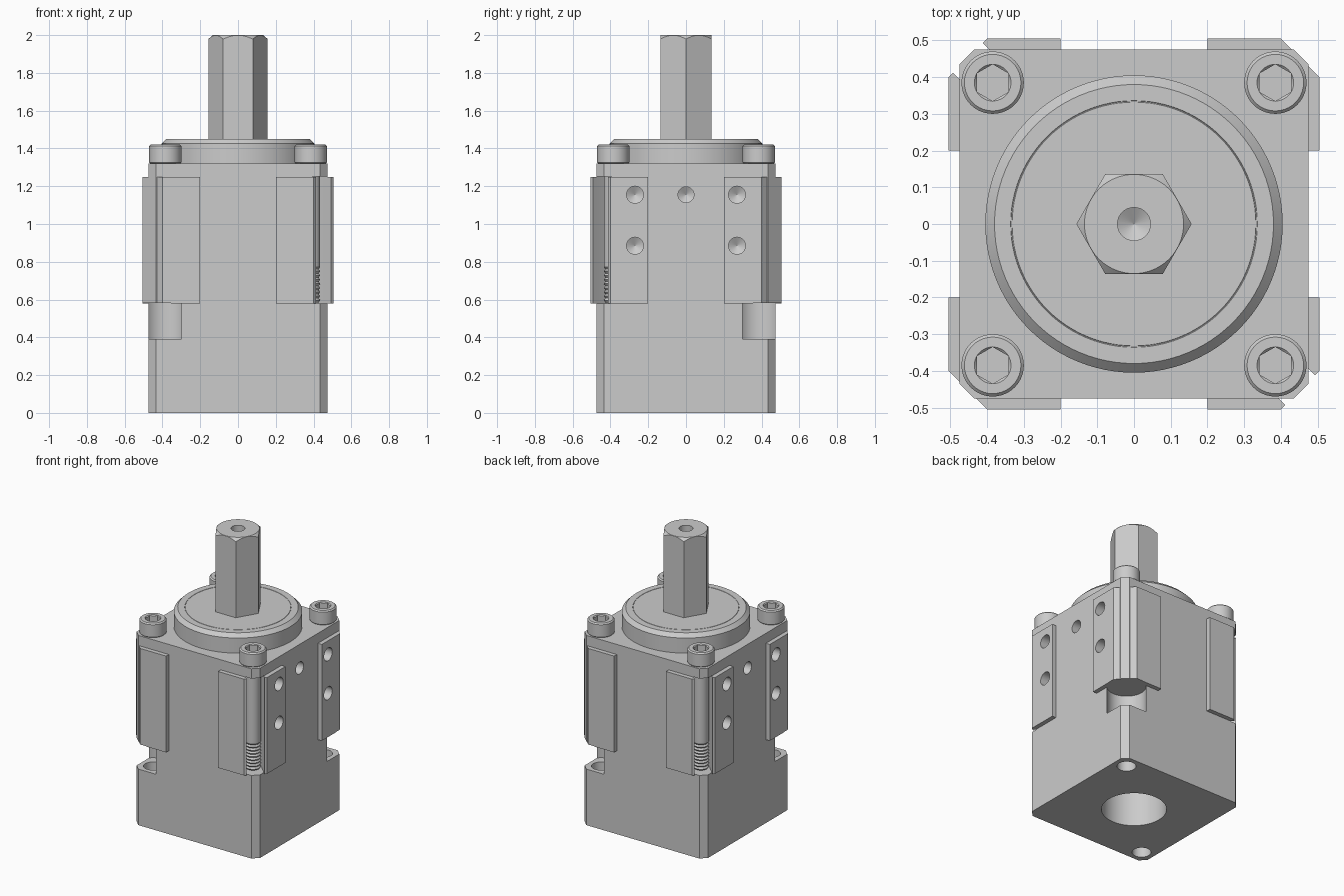
import bpy, bmesh
from math import sin, cos, pi, radians
from mathutils import Matrix

if "Cube" in bpy.data.objects:
    bpy.data.objects.remove(bpy.data.objects["Cube"])

C = 0.385  # screw centre offset from the axis


def loft(name, rings, matrix=None):
    """Solid skinned through equal-length rings, capped at both ends."""
    bm = bmesh.new()
    vs = [[bm.verts.new(p) for p in r] for r in rings]
    n = len(vs[0])
    for a, b in zip(vs, vs[1:]):
        for i in range(n):
            j = (i + 1) % n
            bm.faces.new((a[i], a[j], b[j], b[i]))
    bm.faces.new(vs[0][::-1])
    bm.faces.new(vs[-1])
    bmesh.ops.remove_doubles(bm, verts=bm.verts, dist=1e-5)
    bmesh.ops.recalc_face_normals(bm, faces=bm.faces)
    if matrix:
        bm.transform(matrix)
    me = bpy.data.meshes.new(name)
    bm.to_mesh(me)
    bm.free()
    ob = bpy.data.objects.new(name, me)
    bpy.context.collection.objects.link(ob)
    return ob


def prism(name, pts, z0, z1, matrix=None):
    return loft(name, [[(x, y, z) for x, y in pts] for z in (z0, z1)], matrix)


def circle(r, n, rot=0.0):
    return [(r * cos(rot + 2 * pi * i / n), r * sin(rot + 2 * pi * i / n)) for i in range(n)]


def lathe(name, profile, n=48, matrix=None):
    # a near-zero radius stands for a tip on the axis
    return loft(name, [[(x, y, z) for x, y in circle(max(r, 0.0005), n)] for r, z in profile], matrix)


def boolean(ob, cutter, op='DIFFERENCE'):
    m = ob.modifiers.new(op, 'BOOLEAN')
    m.object, m.operation, m.solver = cutter, op, 'EXACT'
    bpy.context.view_layer.objects.active = ob
    bpy.ops.object.modifier_apply(modifier=m.name)
    bpy.data.objects.remove(cutter)


def smooth(ob):
    bpy.ops.object.select_all(action='DESELECT')
    ob.select_set(True)
    bpy.context.view_layer.objects.active = ob
    bpy.ops.object.shade_smooth_by_angle(angle=radians(28))


def four_fold(pts):
    return [p for k in range(4) for p in
            [(x * cos(k * pi / 2) - y * sin(k * pi / 2),
              x * sin(k * pi / 2) + y * cos(k * pi / 2)) for x, y in pts]]


def at(x, y, z=0):
    return Matrix.Translation((x, y, z))


# Body: chamfered block plus raised corner pads
body = prism("body", four_fold([(0.475, 0.435), (0.435, 0.475)]), 0, 1.32)
pads = prism("pads", four_fold([(0.455, 0.2), (0.505, 0.2), (0.505, 0.4),
                                (0.4, 0.505), (0.2, 0.505), (0.2, 0.455)]), 0.58, 1.25)
boolean(body, pads, 'UNION')

# Bottom bore
boolean(body, lathe("bore", [(0.205, -0.1), (0.205, 0.4)], 64))

for s in (1, -1):
    # Round pocket and bottom hole in the two closed corners
    boolean(body, lathe("pocket", [(0.124, 0.39), (0.124, 0.582)], 64, at(s * C, s * C)))
    boolean(body, lathe("bottom_hole", [(0.06, -0.1), (0.06, 0.45)], 32, at(s * C, s * C)))
    # Diagonal slot exposing the screw in the two open corners
    r = 0.057
    arc = [(r * cos(a), r * sin(a)) for a in [pi / 2 + pi * i / 16 for i in range(17)]]
    turn = Matrix.Rotation(-pi / 4 if s > 0 else 3 * pi / 4, 4, 'Z')
    boolean(body, prism("slot", arc + [(0.3, -r), (0.3, r)], 0.578, 1.252,
                        at(s * C, -s * C) @ turn))
    # Drilled side holes with conical ends
    for y, z, r, x in [(0.27, 1.155, 0.045, 0.505), (-0.27, 1.155, 0.045, 0.505),
                       (0.27, 0.885, 0.045, 0.505), (-0.27, 0.885, 0.045, 0.505),
                       (0, 1.155, 0.042, 0.475)]:
        m = at(s * x, y, z) @ Matrix.Rotation(-s * pi / 2, 4, 'Y')
        boolean(body, lathe("side_hole", [(r, -0.1), (r, 0.1), (0, 0.125)], 32, m))
smooth(body)

# Round top flange with a fine seam line
flange = lathe("top_flange", [(0.405, 1.31), (0.405, 1.425), (0.38, 1.45), (0.336, 1.45),
                              (0.335, 1.448), (0.333, 1.448), (0.332, 1.45), (0.1, 1.45)], 96)
smooth(flange)

# Hexagonal output shaft with turned chamfer and centre drilling
shaft = prism("hex_shaft", circle(0.157, 6), 1.44, 2.0)
boolean(shaft, lathe("chamfer", [(0.2, 1.4), (0.2, 1.9375), (0.135, 2.0), (0.135, 2.1)][:3], 96),
        'INTERSECT')
boolean(shaft, lathe("centre_drill", [(0.045, 2.1), (0.045, 1.94), (0, 1.915)], 32))
smooth(shaft)

# Socket head screws, threaded at the lower end
thread = []
for i in range(9):
    z = 0.585 + i * 0.022
    thread += [(0.042, z), (0.05, z + 0.011)]
profile = thread + [(0.05, 0.79), (0.05, 1.32), (0.079, 1.32), (0.085, 1.326),
                    (0.085, 1.412), (0.077, 1.42)]
screw = lathe("screw", profile, 40)
boolean(screw, prism("hex_socket", circle(0.05, 6, pi / 6), 1.36, 1.5))
boolean(screw, lathe("socket_lead", [(0.043, 1.413), (0.057, 1.427)], 40))
smooth(screw)
for i, (sx, sy) in enumerate([(1, 1), (-1, 1), (-1, -1), (1, -1)]):
    ob = screw if i == 0 else screw.copy()
    if i:
        bpy.context.collection.objects.link(ob)
    ob.name = f"screw_{i + 1}"
    ob.location = (sx * C, sy * C, 0)
